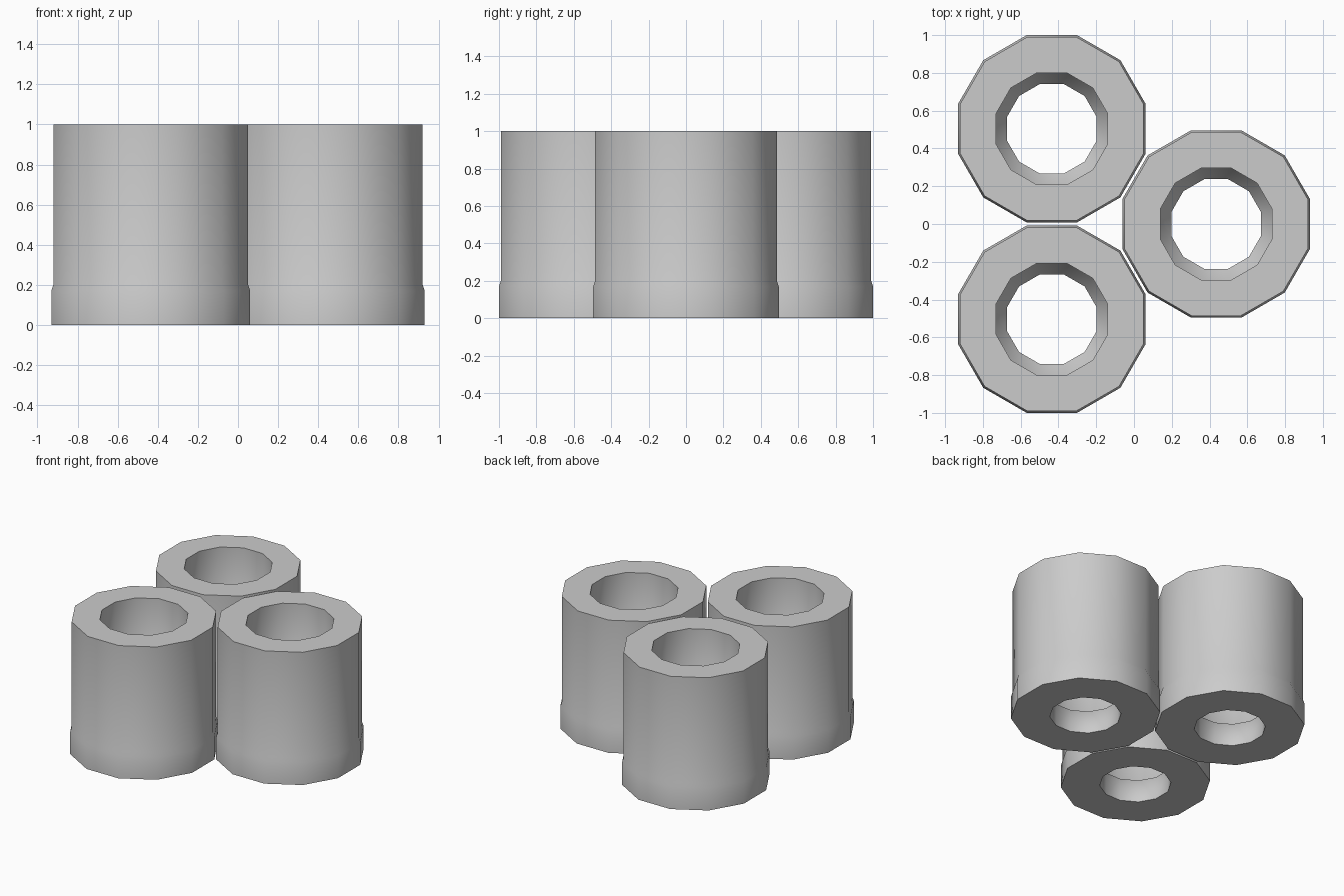
import bpy, bmesh, math

if "Cube" in bpy.data.objects:
    bpy.data.objects.remove(bpy.data.objects["Cube"])

SIDES = 12
K = 1 / math.cos(math.pi / SIDES)  # flat-to-flat half width -> corner radius

# Closed wall profile (half width, z): stepped foot outside, ledge in the bore
PROFILE = [(0.496, 0.0), (0.496, 0.17), (0.486, 0.20), (0.486, 1.0),
           (0.296, 1.0), (0.296, 0.20), (0.237, 0.17), (0.237, 0.0)]


def make_tube(name, x, y):
    bm = bmesh.new()
    rings = []
    for i in range(SIDES):
        a = 2 * math.pi * (i + 0.5) / SIDES
        rings.append([bm.verts.new((r * K * math.cos(a), r * K * math.sin(a), z))
                      for r, z in PROFILE])
    n = len(PROFILE)
    for i in range(SIDES):
        p, q = rings[i], rings[(i + 1) % SIDES]
        for j in range(n):
            k = (j + 1) % n
            bm.faces.new((p[j], q[j], q[k], p[k]))
    bmesh.ops.recalc_face_normals(bm, faces=bm.faces)
    mesh = bpy.data.meshes.new(name)
    bm.to_mesh(mesh)
    bm.free()
    obj = bpy.data.objects.new(name, mesh)
    obj.location = (x, y, 0)
    bpy.context.collection.objects.link(obj)
    bpy.ops.object.select_all(action='DESELECT')
    obj.select_set(True)
    bpy.context.view_layer.objects.active = obj
    bpy.ops.object.shade_smooth_by_angle(angle=math.radians(70))
    return obj


# Three tubes packed in a triangle
make_tube("tube_back_left", -0.435, 0.504)
make_tube("tube_front_left", -0.435, -0.504)
make_tube("tube_right", 0.435, 0.0)
